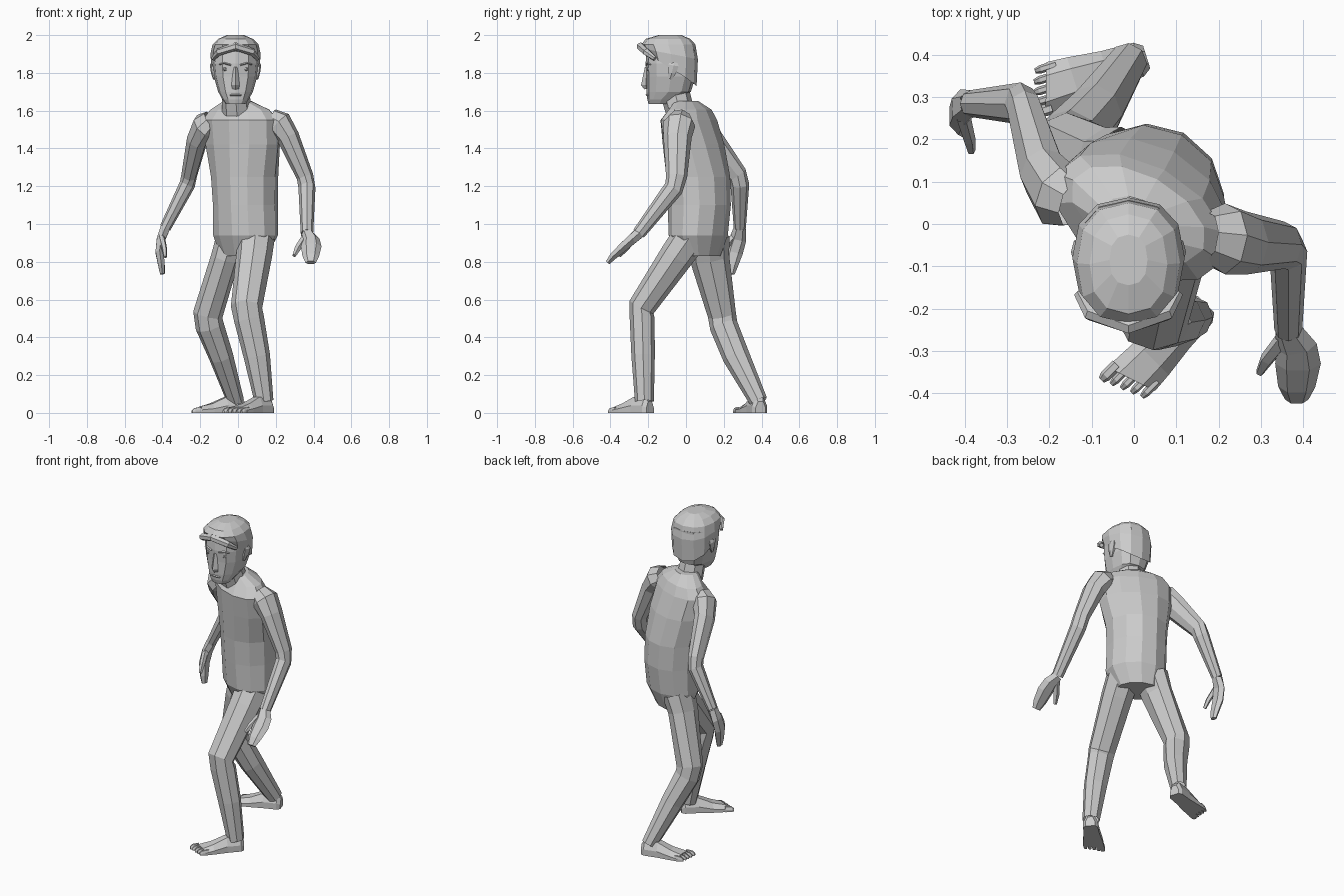
import bpy, bmesh
from math import cos, sin, pi, radians
from mathutils import Vector

X, Y, Z = Vector((1, 0, 0)), Vector((0, 1, 0)), Vector((0, 0, 1))
CX = -0.013  # centre line of the head


def loft(name, rings, cap_start=True, cap_end=True):
    """Skin a list of equally sized point rings into a flat-shaded mesh."""
    bm = bmesh.new()
    vs = [[bm.verts.new(p) for p in ring] for ring in rings]
    n = len(vs[0])
    for a, b in zip(vs, vs[1:]):
        for i in range(n):
            j = (i + 1) % n
            bm.faces.new((a[i], a[j], b[j], b[i]))
    if cap_start:
        bm.faces.new(vs[0][::-1])
    if cap_end:
        bm.faces.new(vs[-1])
    bmesh.ops.recalc_face_normals(bm, faces=bm.faces)
    me = bpy.data.meshes.new(name)
    bm.to_mesh(me)
    bm.free()
    ob = bpy.data.objects.new(name, me)
    bpy.context.collection.objects.link(ob)
    return ob


def spow(v, e):
    return abs(v) ** e * (1 if v >= 0 else -1)


def slices(stations, sides=12, yaw=0.0, power=1.0):
    """Horizontal rings: (cx, cy, z, half width, half depth[, rise to back])."""
    out = []
    for cx, cy, z, a, b, *rise in stations:
        ring = []
        for k in range(sides):
            t = 2 * pi * k / sides
            x, y = a * spow(cos(t), power), b * spow(sin(t), power)
            dz = rise[0] * sin(t) if rise else 0
            ring.append((cx + x * cos(yaw) - y * sin(yaw),
                         cy + x * sin(yaw) + y * cos(yaw), z + dz))
        out.append(ring)
    return out


def tube(name, stations, sides=8, ref=X, caps=(False, True)):
    """Tube along a path: (x, y, z, radius along ref, radius across)."""
    pts = [Vector(s[:3]) for s in stations]
    rings = []
    for i, s in enumerate(stations):
        t = (pts[min(i + 1, len(pts) - 1)] - pts[max(i - 1, 0)]).normalized()
        u = (ref - t * ref.dot(t)).normalized()
        v = t.cross(u)
        rings.append([pts[i] + u * s[3] * cos(2 * pi * k / sides)
                      + v * s[4] * sin(2 * pi * k / sides) for k in range(sides)])
    return loft(name, rings, *caps)


def foot(name, heel, direction, big):
    """Foot with a flat sole and five toes; big = side of the big toe."""
    f = Vector(direction + (0,)).normalized()
    s = Vector((f.y, -f.x, 0)) * big
    o = Vector(heel + (0.008,))

    def section(d, side, w, h, slant=0.0):
        prof = [(-1, 0), (1, 0), (1, .45), (.5, 1), (-.5, 1), (-1, .45)]
        return [o + f * (d + slant * p) + s * (side + w * p) + Z * h * q for p, q in prof]

    loft(name, [section(0, 0, .028, .06), section(.02, 0, .042, .085),
                section(.10, 0, .046, .085), section(.18, 0, .056, .05),
                section(.25, 0, .060, .032, .02)])
    for i in range(5):
        k = 1 - i * 0.5
        d = .25 + .02 * k
        r = .014 if i == 0 else .010
        loft(f"{name}_toe_{i + 1}", [section(d - .02, .048 * k, r, .03),
                                     section(d + .018, .048 * k, r, .026),
                                     section(d + .032, .048 * k, r * .6, .014)])


# Torso, turned at the waist and leaning forward
loft("torso", slices([
    (.030, .075, .83, .13, .10), (.040, .065, .94, .178, .150),
    (.040, .070, 1.10, .175, .165), (.035, .065, 1.25, .182, .165),
    (.025, .040, 1.42, .212, .148), (.012, .015, 1.55, .222, .128),
    (.010, .022, 1.605, .175, .095), (-.003, .0, 1.65, .08, .062)],
    yaw=radians(-28)))
tube("neck", [(-.005, -.03, 1.59, .08, .075), (CX, -.06, 1.70, .072, .078)],
     caps=(False, False))

# Legs: one stepping forward, one trailing
tube("front_leg", [
    (.095, .02, .93, .10, .095), (.085, -.05, .83, .095, .09),
    (.045, -.235, .56, .083, .072), (.058, -.232, .50, .08, .066),
    (.10, -.227, .30, .07, .062), (.138, -.22, .06, .05, .05)], caps=(False, False))
tube("back_leg", [
    (-.03, .12, .93, .085, .11), (-.068, .125, .82, .076, .105),
    (-.16, .19, .52, .079, .075), (-.15, .20, .46, .076, .075),
    (-.09, .265, .30, .065, .072), (-.012, .385, .06, .045, .048)], caps=(False, False))
foot("front_foot", (.17, -.19), (-.70, -.70), -1 * -1)
foot("back_foot", (.03, .395), (-.95, -.30), -1)

# Arms
tube("left_arm", [
    (.17, -.03, 1.555, .06, .06), (.215, -.035, 1.53, .075, .085),
    (.265, -.045, 1.46, .06, .075), (.355, -.05, 1.25, .045, .056),
    (.365, -.065, 1.19, .045, .052), (.365, -.25, .95, .033, .035)])
tube("right_arm", [
    (-.14, .05, 1.545, .06, .06), (-.175, .065, 1.52, .07, .085),
    (-.215, .12, 1.45, .056, .075), (-.258, .27, 1.26, .042, .055),
    (-.268, .285, 1.21, .042, .05), (-.385, .285, .98, .03, .032)])

# Hands with thumbs
tube("left_hand", [
    (.365, -.25, .95, .033, .033), (.385, -.29, .915, .048, .03),
    (.388, -.33, .88, .054, .028), (.385, -.385, .83, .044, .022),
    (.385, -.415, .795, .028, .014)], sides=6)
tube("left_thumb", [(.355, -.27, .93, .02, .02), (.315, -.32, .87, .018, .016),
                    (.297, -.352, .832, .01, .01)], sides=5)
tube("right_hand", [
    (-.385, .285, .98, .032, .03), (-.408, .275, .92, .045, .026),
    (-.415, .255, .85, .046, .025), (-.405, .24, .78, .035, .02),
    (-.400, .235, .735, .022, .014)], sides=6, ref=Y)
tube("right_thumb", [(-.405, .255, .935, .02, .018), (-.39, .20, .87, .016, .015),
                     (-.385, .172, .825, .01, .01)], sides=5, ref=Y)

# Head: chin to brow
loft("head", slices([
    (CX, -.140, 1.635, .052, .058), (CX, -.130, 1.66, .070, .075),
    (CX, -.092, 1.70, .092, .118), (CX, -.080, 1.78, .115, .130),
    (CX, -.079, 1.85, .122, .135), (CX, -.076, 1.92, .118, .132)],
    power=.8))

# Hair: cap that drops lower at the back, plus a fringe roll
loft("hair", slices([
    (CX, -.074, 1.82, .127, .130, -.09), (CX, -.080, 1.90, .133, .143, -.03),
    (CX, -.093, 1.95, .122, .143), (CX, -.095, 1.98, .092, .118),
    (CX, -.085, 2.00, .045, .06)], power=.85), cap_start=False)
tube("fringe", [(CX + x, y, z, r, r) for x, y, z, r in (
    (-.118, -.165, 1.875, .012), (-.09, -.21, 1.91, .02), (0, -.24, 1.94, .022),
    (.09, -.21, 1.91, .02), (.118, -.165, 1.875, .012))],
    sides=6, ref=Z, caps=(True, True))

# Face features
tube("nose", [(CX, -.208, 1.83, .011, .010), (CX, -.212, 1.735, .022, .026),
              (CX, -.208, 1.715, .017, .012)], sides=4, caps=(True, True))
tube("mouth", [(CX - .03, -.203, 1.682, .004, .004), (CX, -.208, 1.684, .006, .006),
               (CX + .03, -.203, 1.682, .004, .004)], sides=4, ref=Z, caps=(True, True))
for side, s in (("left", 1), ("right", -1)):
    tube(side + "_ear", [(CX + s * .112, -.085, 1.768, .008, .012),
                         (CX + s * .118, -.075, 1.80, .012, .024),
                         (CX + s * .122, -.066, 1.84, .014, .032),
                         (CX + s * .120, -.064, 1.855, .008, .022)],
         sides=6, caps=(True, True))
    tube(side + "_brow", [(CX + s * .025, -.209, 1.842, .005, .006),
                          (CX + s * .06, -.202, 1.852, .005, .006),
                          (CX + s * .085, -.188, 1.845, .004, .005)],
         sides=4, ref=Z, caps=(True, True))
    bpy.ops.mesh.primitive_ico_sphere_add(subdivisions=1, radius=.013,
                                          location=(CX + s * .056, -.195, 1.82))
    bpy.context.object.name = side + "_eye"

# Rest the soles on the ground
for ob in bpy.context.collection.objects:
    if "foot" in ob.name:
        ob.location.z -= .008
